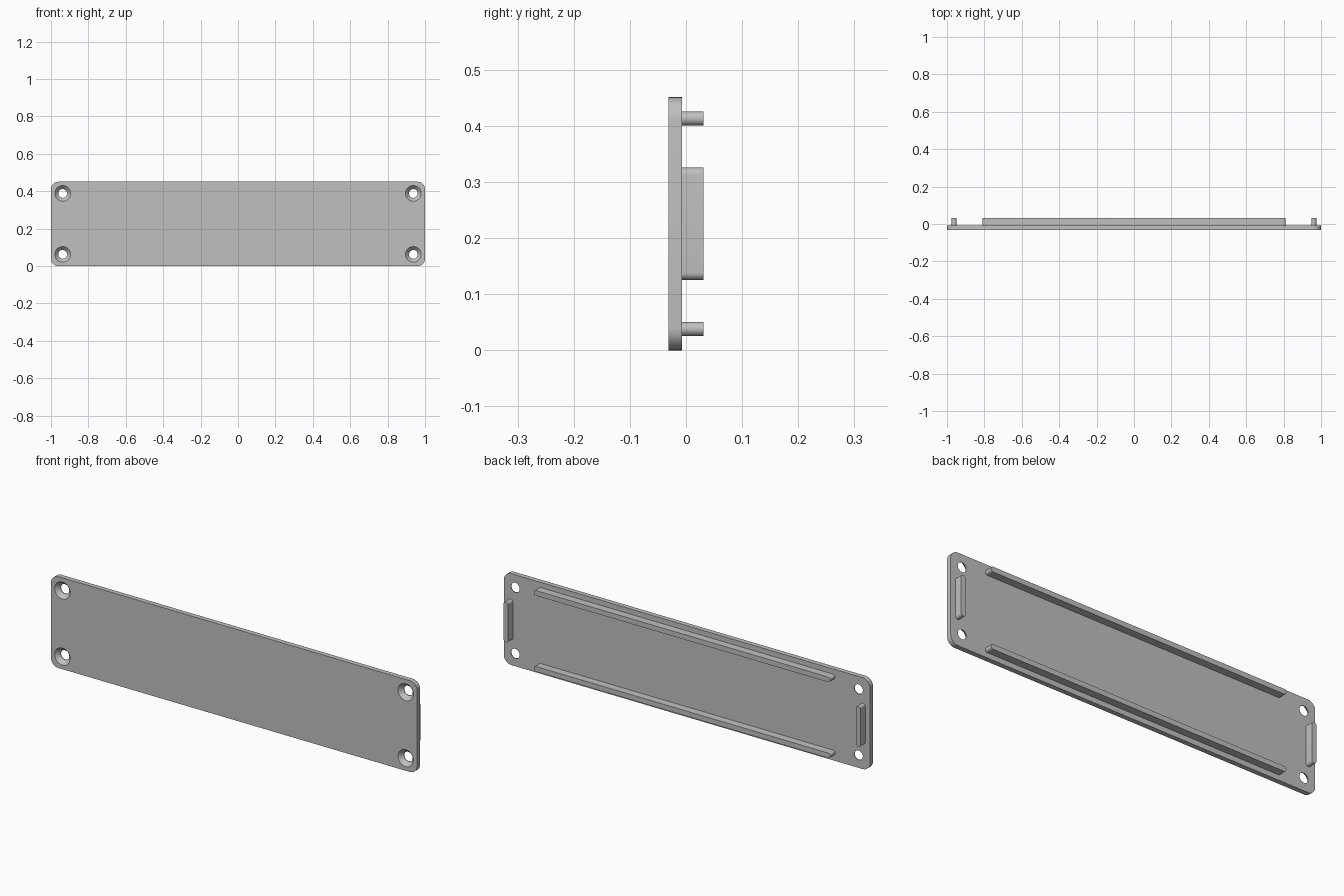
import bpy, bmesh
from math import cos, sin, pi
from mathutils import Matrix

cube = bpy.data.objects.get("Cube")
if cube:
    bpy.data.objects.remove(cube, do_unlink=True)

HEIGHT = 0.451
FRONT, INNER, BACK = -0.031, -0.007, 0.031
MID = HEIGHT / 2

grey = bpy.data.materials.new("plain grey")
grey.use_nodes = True
colour = (0.53, 0.53, 0.53, 1)
grey.diffuse_color = colour
grey.node_tree.nodes["Principled BSDF"].inputs["Base Color"].default_value = colour


def add_object(name, bm):
    bmesh.ops.recalc_face_normals(bm, faces=bm.faces)
    mesh = bpy.data.meshes.new(name)
    bm.to_mesh(mesh)
    bm.free()
    mesh.materials.append(grey)
    obj = bpy.data.objects.new(name, mesh)
    bpy.context.collection.objects.link(obj)
    return obj


def select_only(obj):
    bpy.ops.object.select_all(action='DESELECT')
    obj.select_set(True)
    bpy.context.view_layer.objects.active = obj


def smooth(obj):
    select_only(obj)
    bpy.ops.object.shade_smooth_by_angle(angle=pi / 6)


def rounded_slab(name, x, z, width, height, radius, y0, y1, steps=8):
    """Rounded rectangle in the xz plane, extruded from y0 to y1."""
    bm = bmesh.new()
    verts = []
    corners = [(1, 1), (-1, 1), (-1, -1), (1, -1)]
    for quarter, (sx, sz) in enumerate(corners):
        cx = x + sx * (width / 2 - radius)
        cz = z + sz * (height / 2 - radius)
        for i in range(steps + 1):
            a = (quarter + i / steps) * pi / 2
            verts.append(bm.verts.new((cx + radius * cos(a), y0, cz + radius * sin(a))))
    bmesh.ops.remove_doubles(bm, verts=verts, dist=1e-5)
    face = bm.faces.new([v for v in verts if v.is_valid])
    new = bmesh.ops.extrude_face_region(bm, geom=[face])["geom"]
    bmesh.ops.translate(bm, vec=(0, y1 - y0, 0),
                        verts=[g for g in new if isinstance(g, bmesh.types.BMVert)])
    return add_object(name, bm)


def screw_cutter(x, z):
    """Countersink cone leading into a straight through hole."""
    bm = bmesh.new()
    rings = []
    for r, y in [(0.044, FRONT - 0.002), (0.0235, INNER - 0.004), (0.0235, INNER + 0.01)]:
        ring = bmesh.ops.create_circle(
            bm, segments=32, radius=r,
            matrix=Matrix.Translation((x, y, z)) @ Matrix.Rotation(pi / 2, 4, 'X'))["verts"]
        rings.append(ring)
    for a, b in zip(rings, rings[1:]):
        for i in range(len(a)):
            j = (i + 1) % len(a)
            bm.faces.new((a[i], a[j], b[j], b[i]))
    bm.faces.new(rings[0])
    bm.faces.new(rings[-1])
    return add_object("screw_cutter", bm)


# Cover plate with four countersunk corner holes
plate = rounded_slab("cover_plate", 0, MID, 2, HEIGHT, 0.04, FRONT, INNER)
for sx in (-1, 1):
    for sz in (-1, 1):
        cutter = screw_cutter(sx * 0.9375, MID + sz * 0.163)
        cut = plate.modifiers.new("screw_hole", 'BOOLEAN')
        cut.operation = 'DIFFERENCE'
        cut.solver = 'EXACT'
        cut.object = cutter
        select_only(plate)
        bpy.ops.object.modifier_apply(modifier=cut.name)
        bpy.data.objects.remove(cutter, do_unlink=True)
smooth(plate)

# Locating ribs on the back, with fully rounded ends
RIB = 0.025
for label, s in (("lower", -1), ("upper", 1)):
    smooth(rounded_slab(label + "_long_rib", 0, MID + s * 0.1875, 1.62, RIB, RIB / 2,
                        INNER - 0.001, BACK))
for label, s in (("right", -1), ("left", 1)):
    smooth(rounded_slab(label + "_short_rib", s * 0.962, MID, RIB, 0.2, RIB / 2,
                        INNER - 0.001, BACK))
